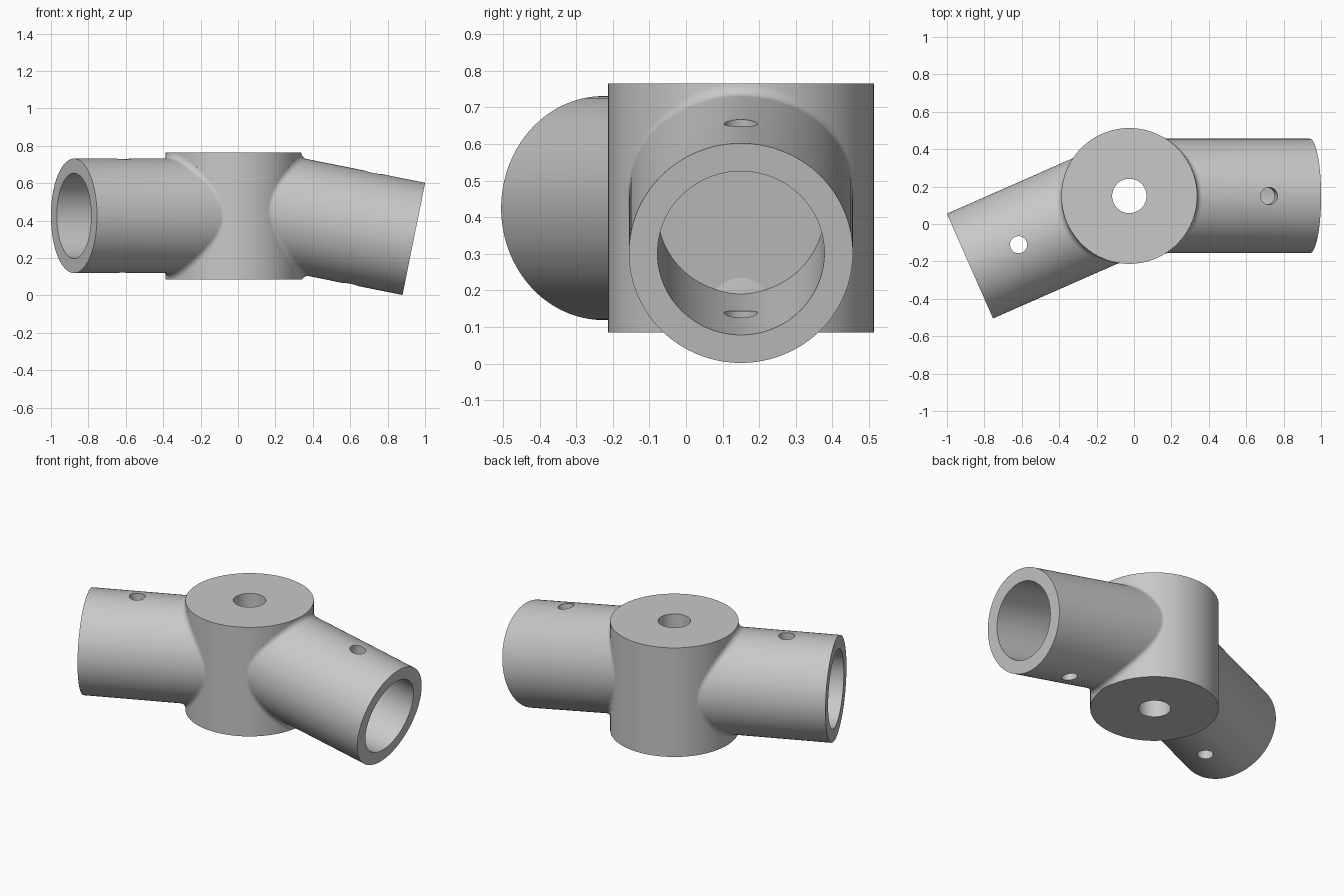
import bpy, bmesh, math
from mathutils import Vector

if "Cube" in bpy.data.objects:
    bpy.data.objects.remove(bpy.data.objects["Cube"])

HUB = Vector((-0.025, 0.15, 0))
HUB_R, HUB_LOW, HUB_HIGH = 0.363, 0.085, 0.765
TUBE_R, BORE_R, FILLET, PIN_R = 0.306, 0.228, 0.035, 0.046
SIDES, ARC = 128, 8
UP = Vector((0, 0, 1))

grey = bpy.data.materials.new("plain grey")
grey.use_nodes = True
colour = (0.58, 0.58, 0.58, 1)
grey.diffuse_color = colour
grey.node_tree.nodes["Principled BSDF"].inputs["Base Color"].default_value = colour


def loft(name, rings, start=None, end=None, loop=False):
    """Skin a list of rings; optional points close the two ends."""
    bm = bmesh.new()
    vs = [[bm.verts.new(p) for p in ring] for ring in rings]
    pairs = list(zip(vs, vs[1:])) + ([(vs[-1], vs[0])] if loop else [])
    for a, b in pairs:
        for i in range(SIDES):
            j = (i + 1) % SIDES
            bm.faces.new((a[i], a[j], b[j], b[i]))
    for point, ring in ((start, vs[0]), (end, vs[-1])):
        if point is not None:
            tip = bm.verts.new(point)
            for i in range(SIDES):
                bm.faces.new((tip, ring[i], ring[(i + 1) % SIDES]))
    bmesh.ops.recalc_face_normals(bm, faces=bm.faces)
    mesh = bpy.data.meshes.new(name)
    bm.to_mesh(mesh)
    bm.free()
    mesh.materials.append(grey)
    obj = bpy.data.objects.new(name, mesh)
    bpy.context.collection.objects.link(obj)
    return obj


def activate(obj):
    bpy.ops.object.select_all(action="DESELECT")
    obj.select_set(True)
    bpy.context.view_layer.objects.active = obj


def smooth(obj):
    activate(obj)
    bpy.ops.object.shade_smooth_by_angle(angle=math.radians(30))


def circle(centre, radius, u, v):
    return [centre + radius * (math.cos(t) * u + math.sin(t) * v)
            for t in (math.tau * i / SIDES for i in range(SIDES))]


def drill(obj, centre, axis):
    """Cut a pin hole through both walls."""
    bpy.ops.mesh.primitive_cylinder_add(vertices=40, radius=PIN_R, depth=1, location=centre)
    cutter = bpy.context.object
    cutter.name = "pin_cutter"
    cutter.hide_render = True
    cutter.rotation_euler = UP.rotation_difference(axis).to_euler()
    cutter.data.materials.append(grey)
    mod = obj.modifiers.new("pin_hole", "BOOLEAN")
    mod.operation, mod.solver, mod.object = "DIFFERENCE", "EXACT", cutter
    activate(obj)
    bpy.ops.object.modifier_apply(modifier=mod.name)
    bpy.data.objects.remove(cutter)


def socket(name, mouth, direction, depth):
    """Bored tube that blends into the hub through a rolling-ball fillet."""
    d = direction.normalized()
    u = d.cross(UP).normalized()
    v = u.cross(d)
    floor = mouth - depth * d
    rings = [circle(floor, BORE_R, u, v), circle(mouth, BORE_R, u, v), circle(mouth, TUBE_R, u, v)]
    blend = [[] for _ in range(ARC + 2)]
    flat = d.xy
    for n in circle(Vector(), 1, u, v):
        # Ball centre touching both the tube and the hub
        start = mouth + (TUBE_R + FILLET) * n
        q = (start - HUB).xy
        a, b, c = flat.dot(flat), q.dot(flat), q.dot(q) - (HUB_R + FILLET) ** 2
        ball = start + d * ((-b + math.sqrt(b * b - a * c)) / a)
        inward = HUB - ball
        inward.z = 0
        inward.normalize()
        for k in range(ARC + 1):
            p = ball + FILLET * (-n).slerp(inward, k / ARC)
            p.z = min(max(p.z, HUB_LOW + 0.001), HUB_HIGH - 0.001)
            blend[k].append(p)
        # Hidden root inside the hub
        root = HUB + (p - HUB) * 0.85
        root.z = p.z
        blend[-1].append(root)
    obj = loft(name, rings + blend, start=floor, end=mouth - 0.74 * d)
    drill(obj, mouth - 0.284 * d, v)
    smooth(obj)


# Hub with a vertical through hole
X, Y = Vector((1, 0, 0)), Vector((0, 1, 0))
low, high = HUB + HUB_LOW * UP, HUB + HUB_HIGH * UP
hub = loft("hub", [circle(c, r, X, Y) for c, r in
                   ((low, 0.092), (low, HUB_R), (high, HUB_R), (high, 0.092))], loop=True)
smooth(hub)

# Two tube sockets
socket("left_socket", Vector((0.94, 0.15, 0.302)), Vector((0.98, 0, -0.197)), 0.577)
socket("right_socket", Vector((-0.877, -0.225, 0.425)), Vector((-0.915, -0.403, 0)), 0.54)
